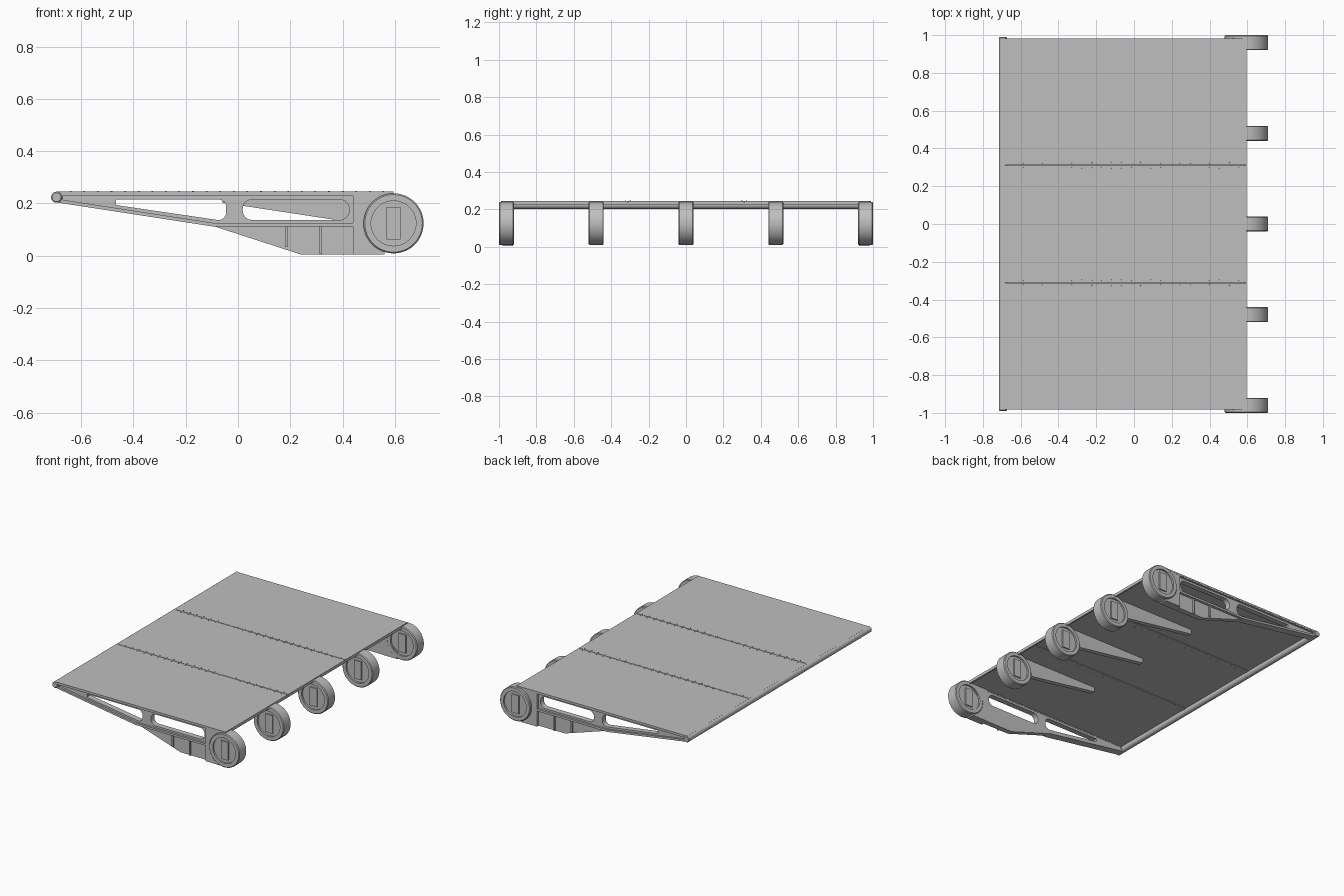
import bpy, bmesh, math
from mathutils import Vector

if "Cube" in bpy.data.objects:
    bpy.data.objects.remove(bpy.data.objects["Cube"])

grey = bpy.data.materials.new("light_grey")
grey.diffuse_color = (0.52, 0.52, 0.52, 1)
grey.use_nodes = True
grey.node_tree.nodes["Principled BSDF"].inputs["Base Color"].default_value = grey.diffuse_color


def finish(obj, smooth=True):
    obj.data.materials.clear()
    obj.data.materials.append(grey)
    bpy.ops.object.select_all(action='DESELECT')
    obj.select_set(True)
    bpy.context.view_layer.objects.active = obj
    if smooth:
        bpy.ops.object.shade_smooth_by_angle(angle=math.radians(35))
    return obj


def from_bmesh(name, bm, smooth=True):
    mesh = bpy.data.meshes.new(name)
    bmesh.ops.recalc_face_normals(bm, faces=bm.faces)
    bm.to_mesh(mesh)
    bm.free()
    obj = bpy.data.objects.new(name, mesh)
    bpy.context.collection.objects.link(obj)
    return finish(obj, smooth)


def box(name, x0, x1, y0, y1, z0, z1):
    bm = bmesh.new()
    bmesh.ops.create_cube(bm, size=1)
    for v in bm.verts:
        v.co = Vector(((x0 + x1) / 2 + v.co.x * (x1 - x0),
                       (y0 + y1) / 2 + v.co.y * (y1 - y0),
                       (z0 + z1) / 2 + v.co.z * (z1 - z0)))
    return from_bmesh(name, bm, False)


def rounded(corners, steps=8):
    """Round each (x, z, radius) corner of a closed outline."""
    out = []
    for i, (x, z, r) in enumerate(corners):
        p = Vector((x, z))
        if r == 0:
            out.append(p)
            continue
        u = (Vector(corners[i - 1][:2]) - p).normalized()
        w = (Vector(corners[(i + 1) % len(corners)][:2]) - p).normalized()
        half = u.angle(w) / 2
        centre = p + (u + w).normalized() * (r / math.sin(half))
        a = p + u * (r / math.tan(half)) - centre
        b = p + w * (r / math.tan(half)) - centre
        for k in range(steps + 1):
            d = a.lerp(b, k / steps)
            out.append(centre + d.normalized() * r)
    return out


def plate(name, loops, y0, y1):
    """Side profile with optional holes, spanning y0 to y1."""
    curve = bpy.data.curves.new(name, 'CURVE')
    curve.dimensions = '2D'
    curve.fill_mode = 'BOTH'
    curve.extrude = abs(y1 - y0) / 2
    for loop in loops:
        s = curve.splines.new('POLY')
        s.points.add(len(loop) - 1)
        for pt, c in zip(s.points, loop):
            pt.co = (c[0], c[1], 0, 1)
        s.use_cyclic_u = True
    obj = bpy.data.objects.new(name, curve)
    bpy.context.collection.objects.link(obj)
    obj.rotation_euler.x = math.pi / 2
    obj.location.y = (y0 + y1) / 2
    bpy.ops.object.select_all(action='DESELECT')
    obj.select_set(True)
    bpy.context.view_layer.objects.active = obj
    bpy.ops.object.convert(target='MESH')
    return finish(bpy.context.object)


def lathe(name, profile, x, y, z, n=48):
    """Revolve (radius, y) points about an axis parallel to y."""
    bm = bmesh.new()
    rings = [[bm.verts.new((x + r * math.cos(t), y + h, z + r * math.sin(t)))
              for t in (2 * math.pi * k / n for k in range(n))] for r, h in profile]
    for a, b in zip(rings, rings[1:]):
        for k in range(n):
            bm.faces.new((a[k], a[(k + 1) % n], b[(k + 1) % n], b[k]))
    bm.faces.new(rings[0])
    bm.faces.new(rings[-1])
    return from_bmesh(name, bm)


# Deck: three sheets with fine seams, and a lip along the hub edge
SEAM = 0.311
for name, a, b in (("front", -0.983, -SEAM - 0.002), ("middle", -SEAM + 0.002, SEAM - 0.002),
                   ("back", SEAM + 0.002, 0.983)):
    box("deck_sheet_" + name, -0.697, 0.595, a, b, 0.235, 0.245)
box("hub_edge_lip", 0.583, 0.595, -0.98, 0.98, 0.225, 0.236)

# Rounded nose bar
lathe("nose_bar", [(0.017, -0.99), (0.021, -0.986), (0.021, 0.986), (0.017, 0.99)],
      -0.694, 0, 0.224, 24)

# Seam backing strips and rivets
for s in (-1, 1):
    box("seam_strip", -0.68, 0.58, s * SEAM - 0.022, s * SEAM + 0.022, 0.231, 0.236)
    bm = bmesh.new()
    for k in range(24):
        for dy in (-0.013, 0.013):
            g = bmesh.ops.create_cone(bm, cap_ends=True, segments=8, radius1=0.004,
                                      radius2=0.003, depth=0.018)
            bmesh.ops.translate(bm, verts=g["verts"],
                                vec=(-0.64 + k * 0.052, s * SEAM + dy, 0.2385))
    from_bmesh("seam_rivets", bm, False)

# Hub wheels, each with recessed faces and a raised centre bar
HX, HZ = 0.595, 0.124
hub = [(0.086, -0.028), (0.086, -0.04), (0.11, -0.04), (0.115, -0.035),
       (0.115, 0.035), (0.11, 0.04), (0.086, 0.04), (0.086, 0.028)]
for y in (-0.96, -0.48, 0, 0.48, 0.96):
    lathe("hub_wheel", hub, HX, y, HZ)
    box("hub_centre_bar", HX - 0.027, HX + 0.027, y - 0.037, y + 0.037, HZ - 0.062, HZ + 0.062)

# Tapered support arms under the deck
for y in (-0.48, 0, 0.48):
    plate("support_arm", [[(-0.06, 0.236), (-0.06, 0.203), (0.50, 0.118), (0.56, 0.09),
                           (0.56, 0.236)]], y - 0.016, y + 0.016)

# End frames
outer = [(-0.70, 0.236), (-0.70, 0.205), (-0.09, 0.111), (0.45, 0.111), (0.45, 0.236)]
inner = [(-0.67, 0.229), (-0.67, 0.214), (-0.09, 0.125), (0.44, 0.125), (0.44, 0.229)]
slot_long = rounded([(-0.467, 0.215, 0.004), (-0.467, 0.194, 0.004),
                     (-0.045, 0.132, 0.03), (-0.045, 0.215, 0.03)])
slot_short = rounded([(0.018, 0.215, 0.036), (0.018, 0.137, 0.036),
                      (0.425, 0.137, 0.036), (0.425, 0.215, 0.036)])
gusset = [(-0.09, 0.112), (0.24, 0.005), (0.45, 0.005), (0.45, 0.112)]
for s in (-1, 1):
    plate("frame_web", [outer, slot_long, slot_short], s * 0.93, s * 0.968)
    plate("frame_rim", [outer, inner], s * 0.928, s * 0.982)
    plate("lower_gusset", [gusset], s * 0.928, s * 0.964)
    # Vertical ribs on the outer face of the gusset
    box("gusset_rib", 0.180, 0.190, min(s * 0.96, s * 0.975), max(s * 0.96, s * 0.975), 0.033, 0.115)
    box("gusset_rib", 0.311, 0.321, min(s * 0.96, s * 0.975), max(s * 0.96, s * 0.975), 0.006, 0.115)
    # Solid block joining frame to hub wheel
    plate("hub_block", [[(0.44, 0.005), (0.56, 0.005), (0.56, 0.052), (0.515, 0.09),
                         (0.505, 0.125), (0.515, 0.16), (0.56, 0.2), (0.595, 0.22),
                         (0.595, 0.236), (0.44, 0.236)]], s * 0.926, s * 0.982)
